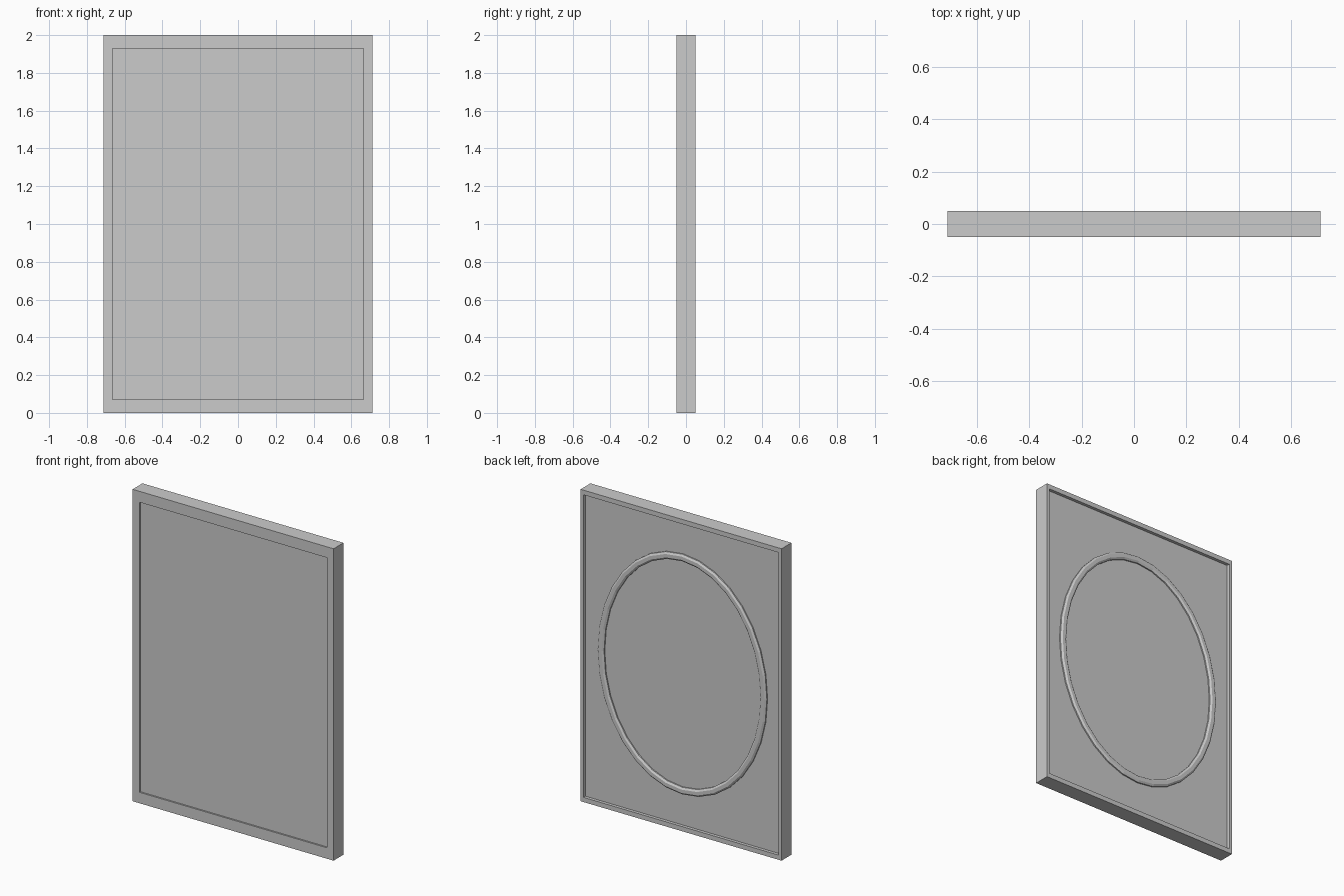
import bpy, bmesh, math

if "Cube" in bpy.data.objects:
    bpy.data.objects.remove(bpy.data.objects["Cube"])

W, H = 0.713, 1.0          # half width, half height
PANEL_BACK = 0.03          # y of the recessed back face


def loft(name, loops, caps=False, closed=False):
    """Skin successive vertex loops with quads."""
    bm = bmesh.new()
    rows = [[bm.verts.new(p) for p in loop] for loop in loops]
    pairs = list(zip(rows, rows[1:]))
    if closed:
        pairs.append((rows[-1], rows[0]))
    for a, b in pairs:
        n = len(a)
        for i in range(n):
            j = (i + 1) % n
            bm.faces.new((a[i], a[j], b[j], b[i]))
    if caps:
        bm.faces.new(rows[0])
        bm.faces.new(rows[-1])
    bmesh.ops.recalc_face_normals(bm, faces=bm.faces)
    mesh = bpy.data.meshes.new(name)
    bm.to_mesh(mesh)
    bm.free()
    obj = bpy.data.objects.new(name, mesh)
    bpy.context.collection.objects.link(obj)
    return obj


def rect(side, end, y):
    """Rectangle inset from the outer edge by side (x) and end (z)."""
    x, z = W - side, H - end
    return [(-x, y, 1 - z), (x, y, 1 - z), (x, y, 1 + z), (-x, y, 1 + z)]


def ellipse(a, b, y, n=32):
    return [(a * math.cos(2 * math.pi * i / n), y,
             1 + b * math.sin(2 * math.pi * i / n)) for i in range(n)]


# Framed panel: shallow front recess, thin lip around the back
loft("framed_panel", [
    rect(0.048, 0.07, -0.04),
    rect(0.048, 0.07, -0.05),
    rect(0, 0, -0.05),
    rect(0, 0, 0.05),
    rect(0.02, 0.03, 0.05),
    rect(0.02, 0.03, PANEL_BACK),
], caps=True)

# Oval moulding on the back: (offset from outer edge, y) cross-section
section = [(0, PANEL_BACK - 0.01), (0, 0.038), (0.012, 0.046),
           (0.033, 0.046), (0.045, 0.038), (0.045, PANEL_BACK - 0.01)]
loft("oval_moulding",
     [ellipse(0.60 - d, 0.77 - d, y) for d, y in section], closed=True)
